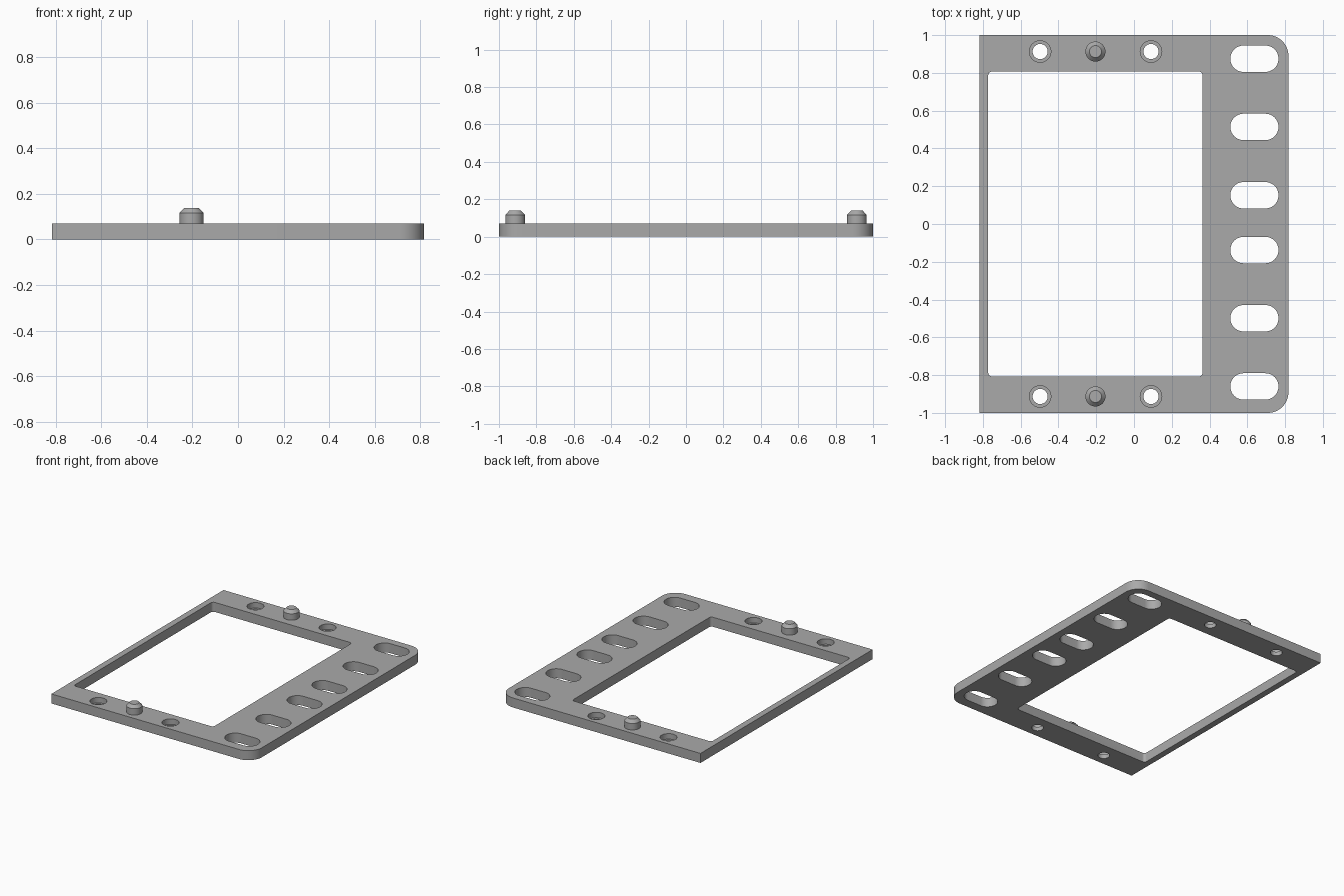
import bpy, bmesh
from math import sin, cos, pi

cube = bpy.data.objects.get("Cube")
if cube:
    bpy.data.objects.remove(cube)

THICK = 0.07
HOLE_Y = 0.913

grey = bpy.data.materials.new("plain grey")
grey.use_nodes = True
GREY = (0.4, 0.4, 0.4, 1)
grey.diffuse_color = GREY
grey.node_tree.nodes["Principled BSDF"].inputs["Base Color"].default_value = GREY


def rounded_rect(x0, x1, y0, y1, left_r, right_r, steps=12):
    """Counter-clockwise outline with separate left and right corner radii."""
    corners = [(x1, y1, -1, -1, right_r), (x0, y1, 1, -1, left_r),
               (x0, y0, 1, 1, left_r), (x1, y0, -1, 1, right_r)]
    points = []
    for i, (x, y, sx, sy, r) in enumerate(corners):
        if r == 0:
            points.append((x, y))
            continue
        for k in range(steps + 1):
            a = (i + k / steps) * pi / 2
            points.append((x + sx * r + r * cos(a), y + sy * r + r * sin(a)))
    # Drop coincident points where two arcs meet
    return [p for i, p in enumerate(points)
            if abs(p[0] - points[i - 1][0]) + abs(p[1] - points[i - 1][1]) > 1e-5]


def loft(bm, rings):
    """Solid through stacked (outline, z) rings with capped ends."""
    loops = [[bm.verts.new((x, y, z)) for x, y in outline] for outline, z in rings]
    n = len(loops[0])
    for low, high in zip(loops, loops[1:]):
        for i in range(n):
            j = (i + 1) % n
            bm.faces.new((low[i], low[j], high[j], high[i]))
    bm.faces.new(loops[0][::-1])
    bm.faces.new(loops[-1])


def turned(bm, x, y, profile, sides=48):
    """Round solid from a (radius, z) profile."""
    loft(bm, [([(x + r * cos(2 * pi * i / sides), y + r * sin(2 * pi * i / sides))
                for i in range(sides)], z) for r, z in profile])


def make_object(name, bm):
    mesh = bpy.data.meshes.new(name)
    bmesh.ops.recalc_face_normals(bm, faces=bm.faces)
    bm.to_mesh(mesh)
    bm.free()
    mesh.materials.append(grey)
    obj = bpy.data.objects.new(name, mesh)
    bpy.context.collection.objects.link(obj)
    return obj


def smooth(obj):
    bpy.ops.object.select_all(action="DESELECT")
    obj.select_set(True)
    bpy.context.view_layer.objects.active = obj
    bpy.ops.object.shade_smooth_by_angle(angle=pi / 6)


# Base plate, rounded on its wide side only
bm = bmesh.new()
outline = rounded_rect(-0.818, 0.818, -1, 1, 0, 0.11)
loft(bm, [(outline, 0), (outline, THICK)])
plate = make_object("frame_plate", bm)

# Openings: large window, mounting slots and counterbored screw holes
bm = bmesh.new()
openings = [rounded_rect(-0.772, 0.363, -0.807, 0.807, 0.02, 0.02, 6)]
for y in (0.875, 0.514, 0.152, -0.138, -0.499, -0.86):
    openings.append(rounded_rect(0.51, 0.765, y - 0.07, y + 0.07, 0.07, 0.07))
for shape in openings:
    loft(bm, [(shape, -0.1), (shape, 0.2)])
for x in (-0.497, 0.09):
    for y in (-HOLE_Y, HOLE_Y):
        turned(bm, x, y, [(0.04, -0.1), (0.04, 0.03), (0.057, 0.03), (0.057, 0.2)])
cutter = make_object("opening_cutter", bm)
cutter.hide_render = True

cut = plate.modifiers.new("openings", "BOOLEAN")
cut.operation = "DIFFERENCE"
cut.solver = "EXACT"
cut.object = cutter
bpy.context.view_layer.objects.active = plate
bpy.ops.object.modifier_apply(modifier=cut.name)
bpy.data.objects.remove(cutter)
smooth(plate)

# Chamfered locating pegs
for name, y in (("front_peg", -HOLE_Y), ("back_peg", HOLE_Y)):
    bm = bmesh.new()
    turned(bm, -0.204, y, [(0.053, THICK - 0.01), (0.053, 0.117), (0.032, 0.139)])
    smooth(make_object(name, bm))
